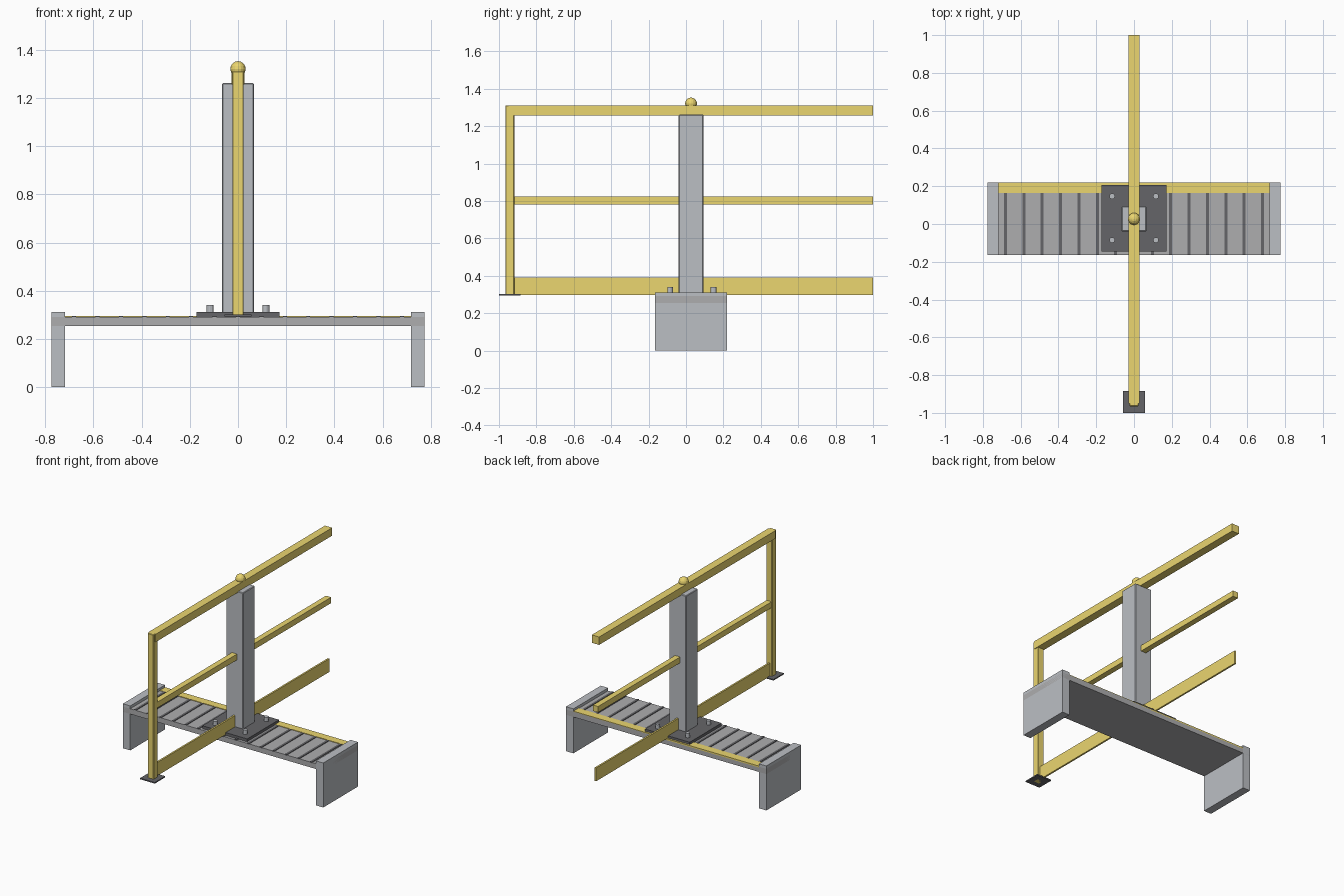
import bpy, bmesh

if "Cube" in bpy.data.objects:
    bpy.data.objects.remove(bpy.data.objects["Cube"])

def material(name, rgb):
    m = bpy.data.materials.new(name)
    m.diffuse_color = (*rgb, 1)
    m.use_nodes = True
    m.node_tree.nodes["Principled BSDF"].inputs["Base Color"].default_value = m.diffuse_color
    return m

YELLOW = material("safety_yellow", (0.83, 0.67, 0.16))
DARK = material("dark_steel", (0.13, 0.13, 0.14))
TREAD = material("tread_grey", (0.42, 0.42, 0.43))
STEEL = material("steel_grey", (0.5, 0.52, 0.55))

def finish(name, bm, mat):
    me = bpy.data.meshes.new(name)
    bm.to_mesh(me)
    bm.free()
    ob = bpy.data.objects.new(name, me)
    bpy.context.collection.objects.link(ob)
    me.materials.append(mat)
    return ob

def box(name, x, y, z, mat, bevel=0):
    """Box from (min, max) ranges on each axis."""
    bm = bmesh.new()
    bmesh.ops.create_cube(bm, size=1)
    for v in bm.verts:
        v.co = [r[0] + (c + 0.5) * (r[1] - r[0]) for c, r in zip(v.co, (x, y, z))]
    ob = finish(name, bm, mat)
    if bevel:
        mod = ob.modifiers.new("edge_bevel", "BEVEL")
        mod.width, mod.segments = bevel, 1
    return ob

CY = 0.027  # centre line of the step and column in y
STEP_Y = (-0.165, 0.219)

# step: deck, two side supports, anti-slip strips and yellow nosing
box("step_deck", (-0.775, 0.775), STEP_Y, (0.254, 0.291), TREAD)
for side, x in (("left", (-0.775, -0.718)), ("right", (0.718, 0.775))):
    box(side + "_support", x, STEP_Y, (0, 0.311), STEEL)
for i in range(15):
    x = (i - 7) * 0.0972
    box(f"grip_strip_{i + 1}", (x - 0.008, x + 0.008), (STEP_Y[0], 0.163), (0.285, 0.295), DARK)
box("step_nosing", (-0.718, 0.718), (0.163, STEP_Y[1]), (0.285, 0.295), YELLOW)

# column with base plate and four bolts
box("column_base_plate", (-0.173, 0.173), (CY - 0.173, CY + 0.179), (0.289, 0.311), DARK)
box("column", (-0.066, 0.066), (CY - 0.066, CY + 0.066), (0.30, 1.262), STEEL, 0.004)
for i, (sx, sy) in enumerate(((-1, -1), (1, -1), (1, 1), (-1, 1))):
    bm = bmesh.new()
    bmesh.ops.create_cone(bm, cap_ends=True, segments=12, radius1=0.015, radius2=0.015, depth=0.04)
    ob = finish(f"anchor_bolt_{i + 1}", bm, STEEL)
    ob.location = (sx * 0.116, 0.031 + sy * 0.116, 0.32)

# guard rail: top rail, mid rail, toe board, end post and its foot
box("top_rail", (-0.028, 0.028), (-0.95, 1), (1.256, 1.311), YELLOW)
box("mid_rail", (-0.02, 0.02), (-0.945, 1), (0.782, 0.823), YELLOW)
box("toe_board", (-0.006, 0.006), (-0.945, 1), (0.297, 0.39), YELLOW)
box("end_post", (-0.023, 0.023), (-0.965, -0.918), (0.294, 1.311), YELLOW, 0.003)
box("post_foot", (-0.057, 0.057), (-1, -0.885), (0.294, 0.302), DARK)

# ball finial over the column
bm = bmesh.new()
bmesh.ops.create_uvsphere(bm, u_segments=16, v_segments=8, radius=0.032)
ball = finish("ball_finial", bm, YELLOW)
ball.location = (0, CY, 1.321)
